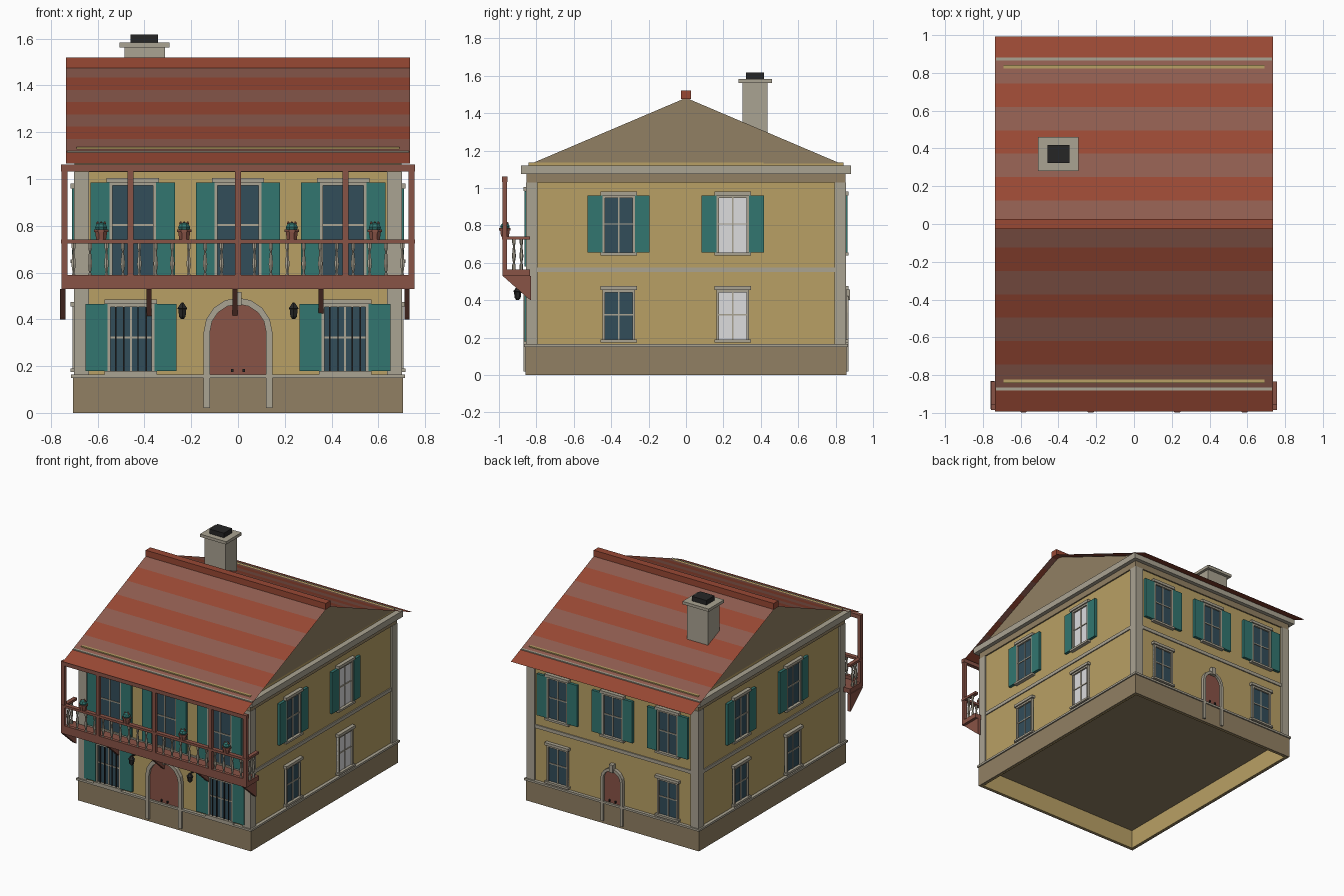
import bpy, bmesh, math
from mathutils import Matrix

if "Cube" in bpy.data.objects:
    bpy.data.objects.remove(bpy.data.objects["Cube"])


def paint(name, *rgb):
    lin = [((c / 255 + 0.055) / 1.055) ** 2.4 for c in rgb] + [1]
    m = bpy.data.materials.new(name)
    m.use_nodes = True
    m.diffuse_color = lin
    m.node_tree.nodes["Principled BSDF"].inputs["Base Color"].default_value = lin
    return m


PLASTER = paint("yellow plaster", 185, 160, 101)
STONE = paint("grey stone", 170, 163, 146)
BROWN = paint("brown render", 145, 128, 99)
WOOD = paint("reddish wood", 137, 83, 70)
TILE = paint("red tile", 152, 72, 52)
TILE2 = paint("faded tile", 142, 92, 79)
TEAL = paint("teal paint", 50, 118, 112)
GLASS = paint("dark glass", 50, 77, 90)
IRON = paint("black iron", 38, 38, 38)
WHITE = paint("white pane", 220, 220, 222)

HX, HY = 0.69, 0.843  # wall half sizes


def finish(name, bm, *mats):
    bmesh.ops.recalc_face_normals(bm, faces=bm.faces)
    me = bpy.data.meshes.new(name)
    bm.to_mesh(me)
    bm.free()
    for m in mats:
        me.materials.append(m)
    ob = bpy.data.objects.new(name, me)
    bpy.context.collection.objects.link(ob)
    return ob


def rect(u0, u1, z0, z1):
    return [(u0, z0), (u1, z0), (u1, z1), (u0, z1)]


def prisms(name, mat, items, turn=0):
    """Each item is (outline, near, far), extruded outward from the centre of a facade."""
    bm = bmesh.new()
    for pts, d0, d1 in items:
        a = [bm.verts.new((u, -d0, z)) for u, z in pts]
        b = [bm.verts.new((u, -d1, z)) for u, z in pts]
        bm.faces.new(a)
        bm.faces.new(b[::-1])
        for i in range(len(a)):
            j = (i + 1) % len(a)
            bm.faces.new((a[i], b[i], b[j], a[j]))
    bmesh.ops.transform(bm, matrix=Matrix.Rotation(turn * math.pi / 2, 4, "Z"), verts=bm.verts)
    return finish(name, bm, mat)


def block(name, mat, hx, hy, z0, z1):
    return prisms(name, mat, [(rect(-hx, hx, z0, z1), -hy, hy)])


def band(name, mat, hx, hy, z0, z1, t):
    # four thin walls around an open middle
    r, side = rect(-hx, hx, z0, z1), [rect(-hx, t - hx, z0, z1), rect(hx - t, hx, z0, z1)]
    prisms(name, mat, [(r, hy - t, hy), (r, -hy, t - hy)] + [(s, t - hy, hy - t) for s in side])


def lathe(name, mat, profile, places, n=8):
    bm = bmesh.new()
    for x, y, z in places:
        rings = [[bm.verts.new((x + r * math.cos((k + .5) * math.tau / n),
                                y + r * math.sin((k + .5) * math.tau / n), z + h))
                  for k in range(n)] for r, h in profile]
        bm.faces.new(rings[0])
        bm.faces.new(rings[-1])
        for a, b in zip(rings, rings[1:]):
            for k in range(n):
                bm.faces.new((a[k], a[k - 1], b[k - 1], b[k]))
    return finish(name, bm, mat)


# Walls, plinth and mouldings
band("plinth", BROWN, 0.705, 0.857, 0, 0.15, 0.014)
band("plinth_lining", PLASTER, HX, HY, 0, 0.15, 0.01)
block("ground_floor", BROWN, HX, HY, 0.14, 0.15)
block("walls", PLASTER, HX, HY, 0.15, 1.137)
block("plinth_course", STONE, 0.714, 0.866, 0.15, 0.165)
block("middle_course", STONE, HX + 0.008, HY + 0.008, 0.55, 0.575)
block("frieze", BROWN, 0.70, 0.853, 1.03, 1.075)
block("cornice", STONE, 0.73, 0.882, 1.075, 1.12)
prisms("quoins", STONE, [(rect(s * 0.67 - 0.032, s * 0.67 + 0.032, 0.165, 1.03), d, d + 0.062)
                         for s in (-1, 1) for d in (0.794, -0.856)])

# Gable and striped roof
RIDGE, EAVE, EAVE_Y = 1.486, 1.066, 0.992
prisms("gable", BROWN, [([(-0.828, 1.13), (0.828, 1.13), (0, RIDGE - 0.004)], -HX, HX)], 1)
bm = bmesh.new()
for s in (-1, 1):
    rows = []
    for i in range(9):
        y, z = s * EAVE_Y * (1 - i / 8), EAVE + (RIDGE - EAVE) * i / 8
        rows.append([bm.verts.new((x, y, z)) for x in (-0.735, 0.735)])
    for i in range(8):
        (a, b), (c, d) = rows[i], rows[i + 1]
        bm.faces.new((a, b, d, c) if s < 0 else (b, a, c, d)).material_index = i % 2
finish("roof", bm, TILE, TILE2)
block("ridge_cap", TILE, 0.735, 0.027, 1.475, 1.52)

# Chimney
prisms("chimney", STONE, [(rect(-0.485, -0.313, 1.2, 1.565), -0.437, -0.303),
                          (rect(-0.507, -0.293, 1.562, 1.583), -0.46, -0.28)])
prisms("chimney_pot", IRON, [(rect(-0.459, -0.341, 1.583, 1.617), -0.418, -0.322)])


def window(name, turn, u, z0, z1, w, shutter=0, pane=GLASS, sill=True, bars=False, drop=0):
    wall = HX if turn % 2 else HY
    t = 0.013
    prisms(name + "_pane", pane, [(rect(u - w, u + w, z0, z1), wall - 0.01, wall + 0.006)], turn)
    mid = (z0 + z1) / 2 + drop
    trim = [(rect(u - w, u - w + t, z0, z1), wall, wall + 0.018),
            (rect(u + w - t, u + w, z0, z1), wall, wall + 0.018),
            (rect(u - w, u + w, z1 - t, z1), wall, wall + 0.018),
            (rect(u - 0.004, u + 0.004, z0, z1), wall, wall + 0.011),
            (rect(u - w, u + w, mid - 0.004, mid + 0.004), wall, wall + 0.011),
            (rect(u - w - 0.012, u + w + 0.012, z1, z1 + 0.02), wall, wall + 0.027)]
    if sill:
        trim.append((rect(u - w - 0.012, u + w + 0.012, z0 - 0.015, z0), wall, wall + 0.027))
    prisms(name + "_frame", STONE, trim, turn)
    if shutter:
        prisms(name + "_shutters", TEAL, [
            (rect(u + s * (w + shutter / 2) - shutter / 2, u + s * (w + shutter / 2) + shutter / 2, z0, z1),
             wall, wall + 0.02) for s in (-1, 1)], turn)
    if bars:
        prisms(name + "_bars", IRON, [(rect(u + k - 0.003, u + k + 0.003, z0, z1), wall + 0.012, wall + 0.018)
                                      for k in (-0.065, -0.03, 0.03, 0.065)], turn)


# Front and back openings
for i, u in enumerate((-0.45, 0, 0.45)):
    window(f"balcony_door_{i}", 0, u, 0.58, 0.985, 0.1, 0.08, sill=False, drop=0.02)
    window(f"back_upper_window_{i}", 2, u, 0.655, 0.96, 0.085, 0.08)
    if u:
        window(f"front_lower_window_{i}", 0, u * 1.017, 0.18, 0.465, 0.1, 0.095, bars=True)
        window(f"back_lower_window_{i}", 2, u, 0.19, 0.455, 0.085)

# Side windows
for turn, side in ((1, "left"), (3, "right")):
    for u in (-0.36, 0.25):
        pane = WHITE if turn == 1 and u > 0 else GLASS
        place = side + ("_a" if u < 0 else "_b")
        window(place + "_upper_window", turn, u, 0.655, 0.96, 0.086, 0.08, pane)
        window(place + "_lower_window", turn, u, 0.19, 0.455, 0.086, 0, pane)


def arch(r, spring, base):
    arc = [(-r * math.cos(k * math.pi / 8), spring + r * math.sin(k * math.pi / 8)) for k in range(9)]
    return [(-r, base)] + arc + [(r, base)]


# Arched doors with stone surrounds
for name, turn, r, t, spring in (("front_door", 0, 0.12, 0.027, 0.345), ("back_door", 2, 0.07, 0.02, 0.335)):
    prisms(name, WOOD, [(arch(r, spring, 0.165), HY - 0.01, HY + 0.009)], turn)
    a, b = arch(r, spring, 0.02), arch(r + t, spring, 0.02)
    stones = [([a[i], b[i], b[i + 1], a[i + 1]], HY, HY + 0.026) for i in range(len(a) - 1)]
    top = spring + r
    stones.append((rect(-0.016, 0.016, top - 0.005, top + 0.052), HY, HY + 0.034))
    prisms(name + "_surround", STONE, stones, turn)
    prisms(name + "_knobs", IRON, [(rect(k - 0.005, k + 0.005, 0.174, 0.188), HY, HY + 0.02)
                                   for k in (-0.024, 0.024)], turn)

# Balcony floor, posts, rails and brackets
posts = (-0.742, -0.46, 0, 0.46, 0.742)
prisms("balcony_floor", WOOD, [(rect(-0.755, 0.755, 0.53, 0.565), 0.835, 0.98),
                               (rect(-0.755, 0.755, 0.53, 0.59), 0.957, 0.982)])
prisms("balcony_posts", WOOD, [(rect(x - 0.013, x + 0.013, 0.53, 1.045), 0.957, 0.982) for x in posts])
prisms("balcony_beam", WOOD, [(rect(-0.757, 0.757, 1.033, 1.062), 0.955, 0.984)])
rails = [(rect(-0.757, 0.757, 0.725, 0.742), 0.952, 0.984)]
for s in (-1, 1):
    rails.append((rect(s * 0.742 - 0.014, s * 0.742 + 0.014, 0.725, 0.742), 0.835, 0.96))
prisms("balcony_rails", WOOD, rails)
brace = [(0.53, 0.53), (0.98, 0.53), (0.845, 0.41), (0.83, 0.40)]
brace[0] = (0.83, 0.53)
for i in range(5):
    x = (i - 2) * 0.368 - 0.013
    prisms(f"balcony_bracket_{i}", WOOD,
           [([(-d, z) for d, z in brace], x - 0.011, x + 0.011)], 1)

# Turned balusters
spots = [(k * 0.0703, -0.969, 0.56) for k in range(-10, 11) if min(abs(k * 0.0703 - p) for p in posts) > 0.025]
spots += [(s * 0.742, y, 0.56) for s in (-1, 1) for y in (-0.92, -0.88)]
lathe("balusters", STONE, [(0.009, 0), (0.009, 0.03), (0.005, 0.04), (0.011, 0.075),
                           (0.005, 0.13), (0.009, 0.145), (0.009, 0.167)], spots, 6)

# Flower pots on the rail
pots = [(x, -0.968, 0.742) for x in (-0.585, -0.23, 0.23, 0.585)]
lathe("flower_pots", WOOD, [(0.023, 0), (0.028, 0.032), (0.033, 0.032), (0.033, 0.043)], pots)
lathe("pot_plants", TEAL, [(0.024, 0.04), (0.028, 0.052), (0.02, 0.066), (0.006, 0.072)], pots)
lathe("flowers", WOOD, [(0.003, 0), (0.008, 0.006), (0.003, 0.014)],
      [(x + dx, y + dy, z + 0.062) for x, y, z in pots for dx, dy in ((-0.015, 0), (0.015, 0), (0, 0.013))], 6)

# Wall lanterns
lamps = [(x, -0.9, 0.402) for x in (-0.238, 0.238)]
lathe("lanterns", IRON, [(0.008, 0), (0.016, 0.01), (0.02, 0.042), (0.025, 0.044), (0.008, 0.066), (0.004, 0.07)], lamps, 6)
prisms("lantern_arms", IRON, [(rect(x - 0.004, x + 0.004, 0.46, 0.468), HY, 0.9) for x, y, z in lamps])
